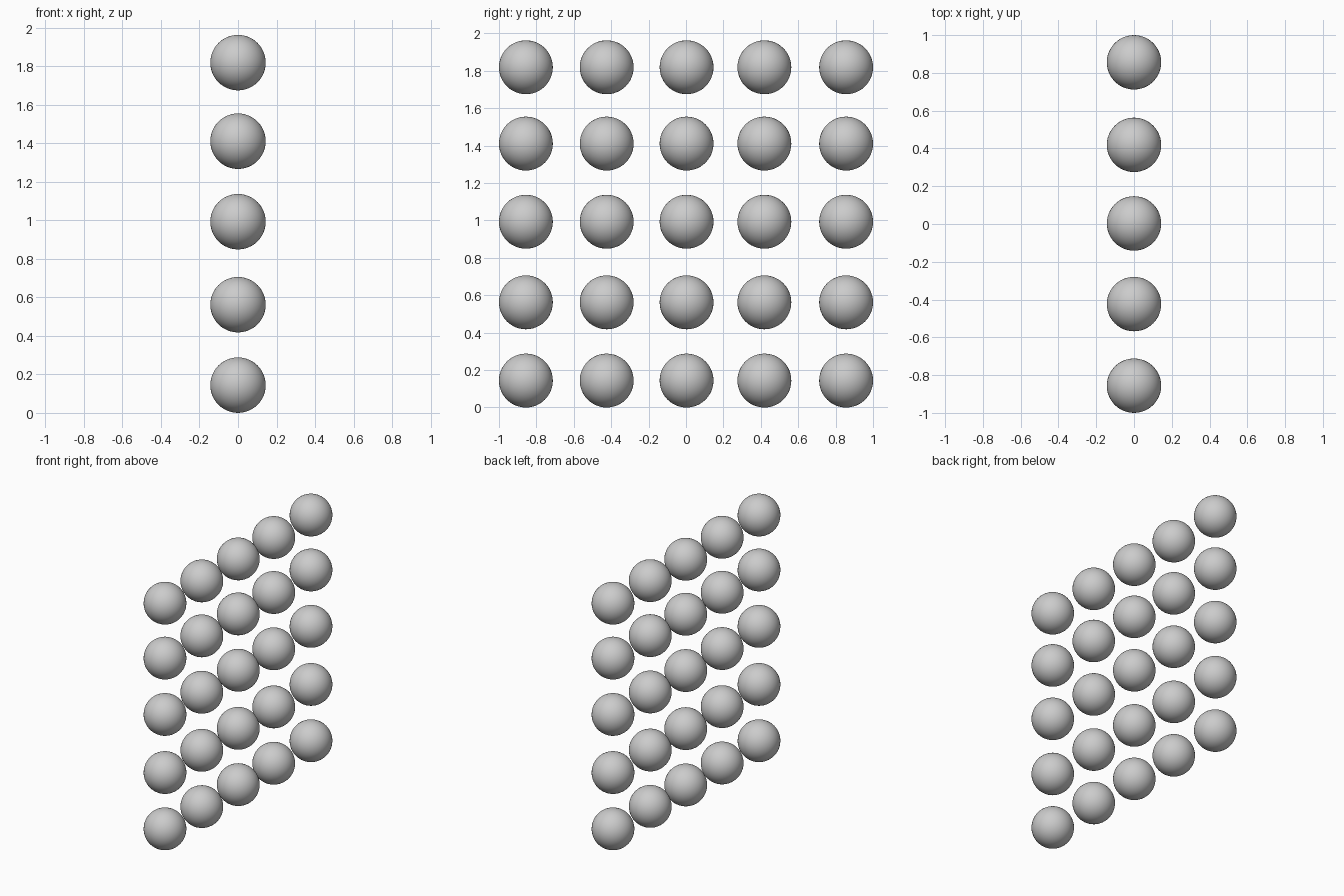
import bpy

if "Cube" in bpy.data.objects:
    bpy.data.objects.remove(bpy.data.objects["Cube"])

RADIUS = 0.144
COLUMNS = [-0.856, -0.424, 0.003, 0.419, 0.856]   # y centres
ROWS = [0.144, 0.562, 0.993, 1.411, 1.819]        # z centres

# One smooth ball, shared by the whole grid
bpy.ops.mesh.primitive_uv_sphere_add(segments=48, ring_count=24, radius=RADIUS)
first = bpy.context.object
bpy.ops.object.shade_smooth()
ball_mesh = first.data
ball_mesh.name = "ball"
bpy.data.objects.remove(first)

# Five by five upright wall of balls
for r, z in enumerate(ROWS):
    for c, y in enumerate(COLUMNS):
        ball = bpy.data.objects.new(f"ball_row{r + 1}_column{c + 1}", ball_mesh)
        ball.location = (0, y, z)
        bpy.context.collection.objects.link(ball)
